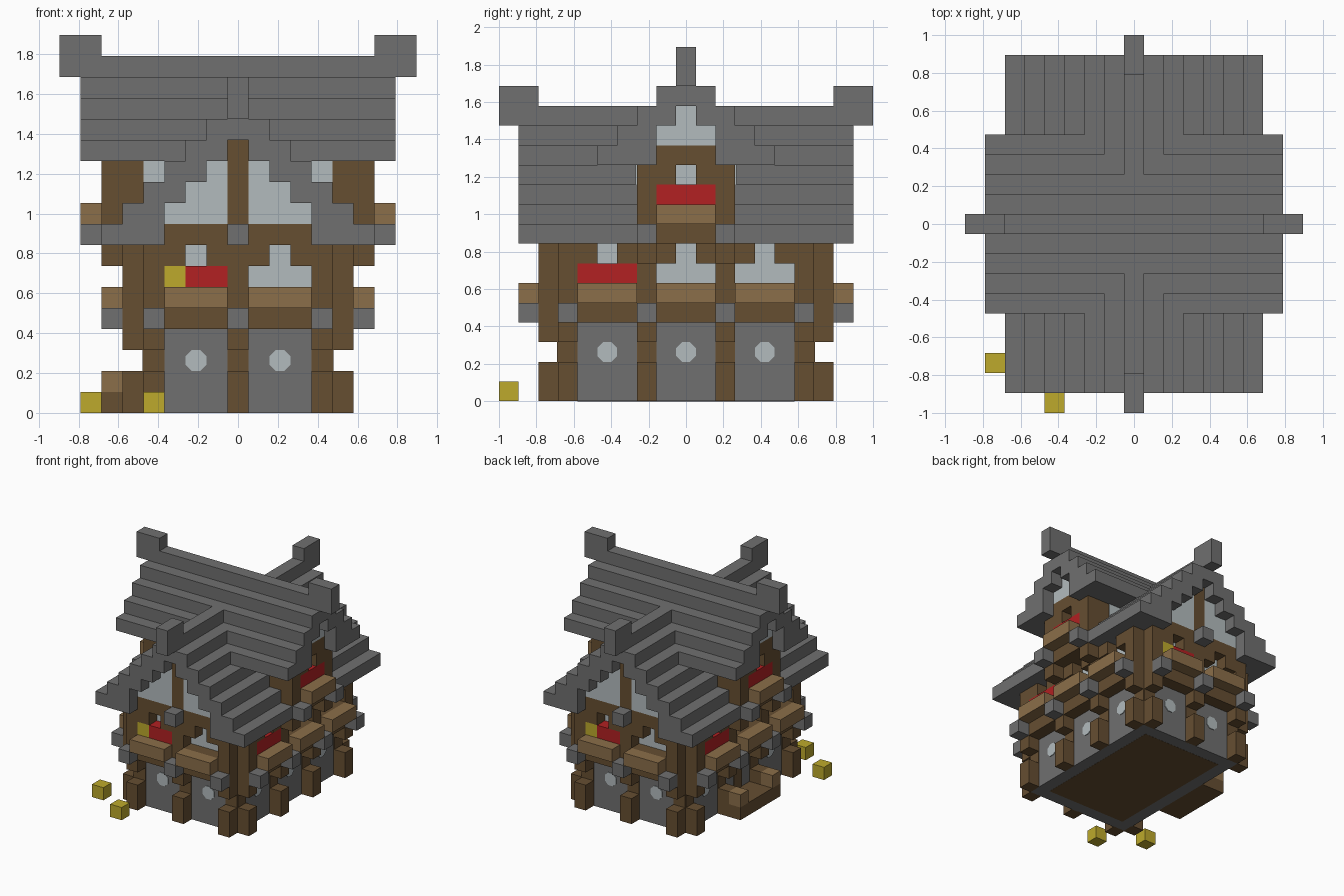
import bpy, bmesh, math
from mathutils import Matrix, Vector

cube = bpy.data.objects.get("Cube")
if cube:
    bpy.data.objects.remove(cube, do_unlink=True)

U = 2 / 19  # edge of one block
COLOURS = {
    "slate": (0.16, 0.16, 0.16), "timber": (0.133, 0.077, 0.031),
    "light_wood": (0.258, 0.156, 0.067), "red_cloth": (0.445, 0.015, 0.016),
    "pale_glass": (0.45, 0.50, 0.515), "lantern_yellow": (0.51, 0.40, 0.025)}
MATS = {}
for label, rgb in COLOURS.items():
    m = bpy.data.materials.new(label)
    m.use_nodes = True
    m.diffuse_color = (*rgb, 1)
    m.node_tree.nodes["Principled BSDF"].inputs["Base Color"].default_value = (*rgb, 1)
    MATS[label] = m

parts = {}


def mesh_of(name, mat):
    return parts.setdefault(name, (bmesh.new(), mat))[0]


def box(name, mat, xs, ys, zs):
    """Box covering inclusive block ranges; an int means a single block."""
    rng = [(r, r) if not isinstance(r, tuple) else (min(r), max(r)) for r in (xs, ys, zs)]
    size = [(b - a + 1) * U for a, b in rng]
    mid = [(a + b) / 2 * U for a, b in rng]
    mid[2] += U / 2
    bmesh.ops.create_cube(mesh_of(name, mat), size=1,
                          matrix=Matrix.Translation(mid) @ Matrix.Diagonal((*size, 1)))


def turn(side, a, d):
    """Side 0 front, 1 left, 2 back, 3 right: along/outward to x/y."""
    return [(a, -d), (d, a), (-a, d), (-d, -a)][side]


def wall(name, mat, side, along, out, zs):
    a = along if isinstance(along, tuple) else (along, along)
    d = out if isinstance(out, tuple) else (out, out)
    p, q = turn(side, a[0], d[0]), turn(side, a[1], d[1])
    box(name, mat, (p[0], q[0]), (p[1], q[1]), zs)


def plate(name, mat, side, along, out, z, w=1, h=1, sides=4):
    """Thin panel on the outer face of a block row."""
    x, y = turn(side, along, out + 0.5)
    rot = Matrix.Rotation(side * math.pi / 2, 4, 'Z') @ Matrix.Rotation(math.pi / 2, 4, 'X')
    spin = Matrix.Rotation(math.pi / sides, 4, 'Z')
    bmesh.ops.create_cone(
        mesh_of(name, mat), cap_ends=True, segments=sides,
        radius1=0.5 * U / math.cos(math.pi / sides), radius2=0.5 * U / math.cos(math.pi / sides),
        depth=0.012,
        matrix=Matrix.Translation(Vector((x * U, y * U, (z + 0.5) * U))) @ rot
        @ Matrix.Diagonal((w, h, 1, 1)) @ spin)


# Ground floor and inner core of the first floor
box("ground_walls", "slate", (-4, 4), (-6, 6), (0, 3))
box("floor_core", "timber", (-4, 4), (-6, 6), (4, 7))
floor = mesh_of("ground_floor", "timber")
bmesh.ops.create_cube(floor, size=1, matrix=Matrix.Diagonal((7 * U, 11 * U, 0.008, 1)))

for side in range(4):
    long_side = side % 2
    depth = 5 if long_side else 7
    posts = (-6, -2, 2, 6) if long_side else (-4, 0, 4)
    bays = (-4, 0, 4) if long_side else (-2, 2)

    # Posts, buttresses, jetty beam ends and stone brackets
    for p in posts:
        plate("ground_posts", "timber", side, p, depth - 1, 1.5, 1, 4)
        wall("buttresses", "timber", side, p, depth, (0, 1))
        wall("upper_posts", "timber", side, p, depth, (3, 7))
        wall("stone_brackets", "slate", side, p, depth + 1, 4)

    # Window bays
    for b in bays:
        if not (side == 3 and b == 0):
            plate("round_windows", "pale_glass", side, b, depth - 1, 2, sides=8)
        span = (b - 1, b + 1)
        wall("sill_walls", "timber", side, span, depth, (4, 5))
        wall("window_boxes", "light_wood", side, span, depth + 1, 5)
        for s in (-1, 1):
            wall("window_arches", "timber", side, b + s, depth, 7)
        plate("windows", "pale_glass", side, b, depth - 1, 7)
        if b == bays[0]:
            if long_side:
                wall("curtains", "red_cloth", side, span, depth, 6)
            else:
                wall("curtains", "red_cloth", side, (b, b + 1), depth, 6)
                wall("window_lanterns", "lantern_yellow", side, b - 1, depth, 6)
        else:
            plate("windows", "pale_glass", side, b, depth - 1, 6, 3)

    if long_side:
        # Upper wing with its gable
        for s in (-1, 1):
            wall("wing_brackets", "timber", side, 2 * s, 6, 7)
            wall("wing_posts", "timber", side, 2 * s, (4, 6), (8, 12))
            wall("stone_brackets", "slate", side, 2 * s, 7, 8)
            wall("stone_brackets", "slate", side, 2 * s, 7, 12)
            wall("wing_wall", "timber", side, s, 6, 11)
            x, y = turn(side, 0, 4)
            plate("wing_side_windows", "pale_glass", 1 + s, x * (-s), 2, 11)
        wall("wing_wall", "timber", side, (-1, 1), (4, 6), (8, 9))
        wall("wing_wall", "timber", side, (-1, 1), (4, 5), (10, 11))
        wall("wing_wall", "timber", side, (-1, 1), (4, 6), 12)
        wall("curtains", "red_cloth", side, (-1, 1), 6, 10)
        wall("window_boxes", "light_wood", side, (-1, 1), 7, 9)
        plate("windows", "pale_glass", side, 0, 5, 11)
        wall("gable_glass", "pale_glass", side, (-1, 1), 6, 13)
        wall("gable_glass", "pale_glass", side, 0, 6, 14)
    else:
        # Tall gable with stepped glazing and a king post
        wall("gable_beam", "timber", side, (-4, 4), 7, 8)
        for s in (-1, 1):
            for step in range(3):
                wall("gable_glass", "pale_glass", side, (s, s * (3 - step)), 7, 9 + step)
        wall("king_post", "timber", side, 0, 7, (9, 12))
        for p in posts:
            wall("stone_brackets", "slate", side, p, 8, 8)

# Stepped roofs: main ridge along x, cross ridge along y
for n in range(-4, 5):
    top = 16 - abs(n)
    box("main_roof", "slate", (-7, 7), n, (max(top - 1, 12), top))
for n in range(-6, 7):
    top = 14 - abs(n)
    zs = (max(top - 1, 8), top)
    if abs(n) < 4:
        box("cross_roof", "slate", n, (-8, 8), zs)
    else:
        for s in (-1, 1):
            box("cross_roof", "slate", n, (3 * s, 8 * s), zs)

# Ridge finials
for s in (-1, 1):
    box("main_finials", "slate", (7 * s, 8 * s), 0, (16, 17))
    box("cross_finials", "slate", 0, (8 * s, 9 * s), (14, 15))

# Porch, door and path lanterns
box("porch_step", "timber", (-6, -5), (-2, 2), 0)
for s in (-1, 1):
    box("porch_rails", "light_wood", -6, 2 * s, 1)
plate("door", "timber", 3, 0, 4, 1.5, 1, 2)
box("path_lanterns", "lantern_yellow", -7, -7, 0)
box("path_lanterns", "lantern_yellow", -4, -9, 0)

# Turn every part into an object
for name, (bm, mat) in parts.items():
    if name == "ground_floor":
        bmesh.ops.translate(bm, verts=bm.verts, vec=(0, 0, 0.003))
    me = bpy.data.meshes.new(name)
    bm.to_mesh(me)
    bm.free()
    me.materials.append(MATS[mat])
    bpy.context.collection.objects.link(bpy.data.objects.new(name, me))
